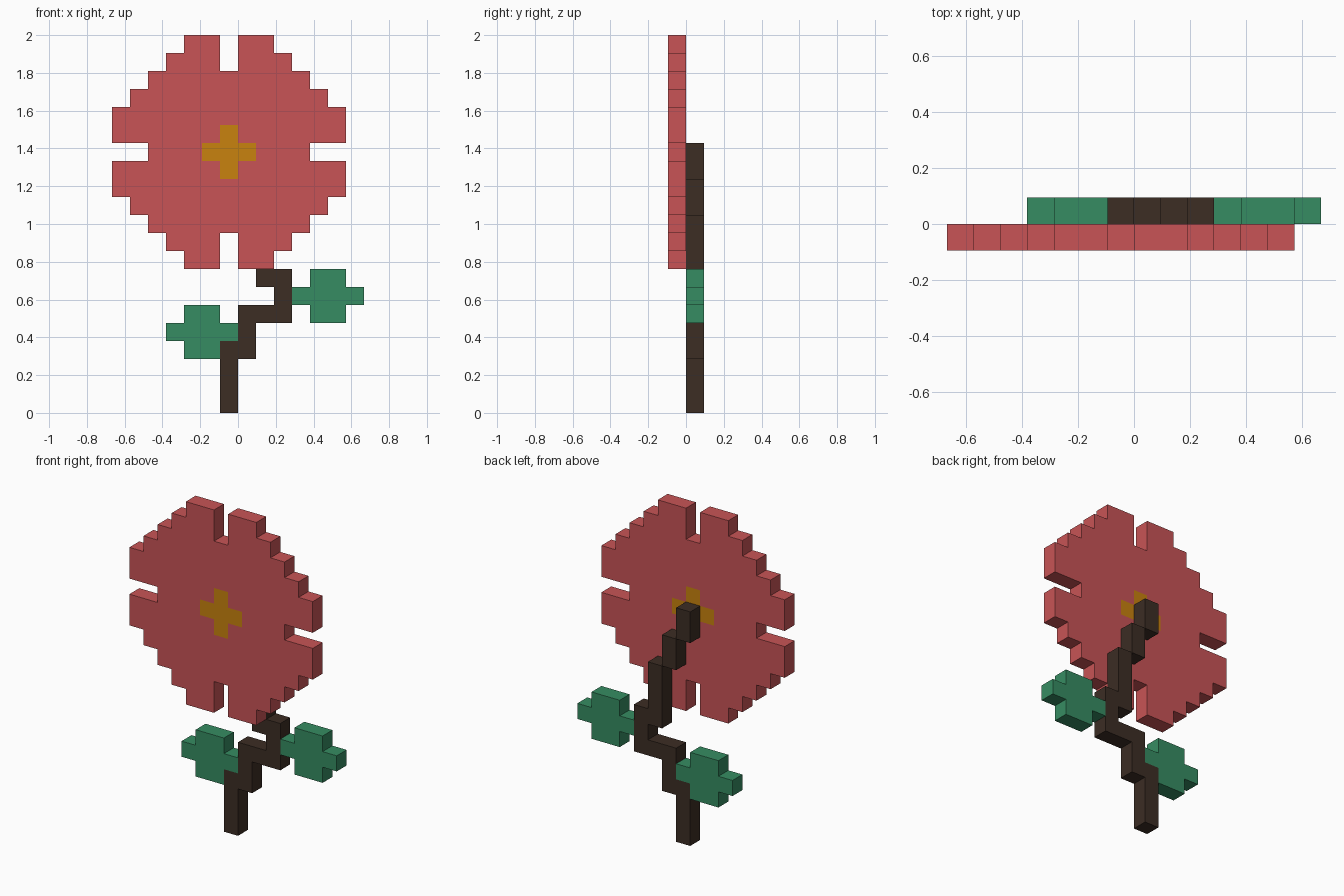
import bpy, bmesh

if "Cube" in bpy.data.objects:
    bpy.data.objects.remove(bpy.data.objects["Cube"])

U = 2 / 21  # one block; the model is 21 blocks tall


def lin(c):
    c /= 255
    return c / 12.92 if c <= 0.04045 else ((c + 0.055) / 1.055) ** 2.4


def material(name, r, g, b):
    m = bpy.data.materials.new(name)
    m.diffuse_color = (lin(r), lin(g), lin(b), 1)
    m.use_nodes = True
    m.node_tree.nodes["Principled BSDF"].inputs["Base Color"].default_value = m.diffuse_color
    return m


red = material("petal red", 200, 84, 86)
gold = material("centre gold", 200, 130, 14)
green = material("leaf green", 54, 140, 98)
brown = material("stem brown", 60, 45, 36)


def block(x0, x1, z0, z1):
    """Set of grid cells covering a rectangle."""
    return {(x, z) for x in range(x0, x1) for z in range(z0, z1)}


def slab(name, patches, y, mat):
    """One block thick slabs, each grown from a patch of grid cells."""
    bm = bmesh.new()
    for cells in patches:
        corners = {}

        def vert(x, z):
            if (x, z) not in corners:
                corners[x, z] = bm.verts.new((x * U, y * U, z * U))
            return corners[x, z]

        faces = [bm.faces.new([vert(x, z), vert(x + 1, z),
                               vert(x + 1, z + 1), vert(x, z + 1)])
                 for x, z in sorted(cells)]
        out = bmesh.ops.extrude_face_region(bm, geom=faces, use_keep_orig=True)
        moved = [g for g in out["geom"] if isinstance(g, bmesh.types.BMVert)]
        bmesh.ops.translate(bm, verts=moved, vec=(0, U, 0))
    bmesh.ops.recalc_face_normals(bm, faces=bm.faces)
    mesh = bpy.data.meshes.new(name)
    bm.to_mesh(mesh)
    bm.free()
    mesh.materials.append(mat)
    obj = bpy.data.objects.new(name, mesh)
    bpy.context.collection.objects.link(obj)
    return obj


# Flower head: symmetric about column -1 and row 14
CX, CZ = -1, 14
reach = [4, 6, 6, 5, 4, 3, 2]  # half width by distance from the middle row
head = {(CX + dx, CZ + dz)
        for dz in range(-6, 7)
        for dx in range(-reach[abs(dz)], reach[abs(dz)] + 1)
        if not (dx == 0 and abs(dz) > 4)}  # notches at top and bottom
centre = block(CX - 1, CX + 2, CZ, CZ + 1) | block(CX, CX + 1, CZ - 1, CZ + 2)
slab("petals", [head - centre], -1, red)
slab("flower_centre", [centre], -1, gold)

# Crooked stem, stepping up behind the flower
lower = (block(-1, 0, 0, 4) | block(0, 1, 3, 6) | block(1, 3, 5, 6)
         | block(2, 3, 6, 8) | block(1, 2, 7, 11))
slab("stem", [lower, block(0, 1, 11, 13), block(-1, 0, 13, 15)], 0, brown)

# Leaves: a square blade with a stalk and a tip
for name, x, z in (("left_leaf", -4, 3), ("right_leaf", 3, 5)):
    slab(name, [block(x, x + 4, z + 1, z + 2) | block(x + 1, x + 3, z, z + 3)],
         0, green)
